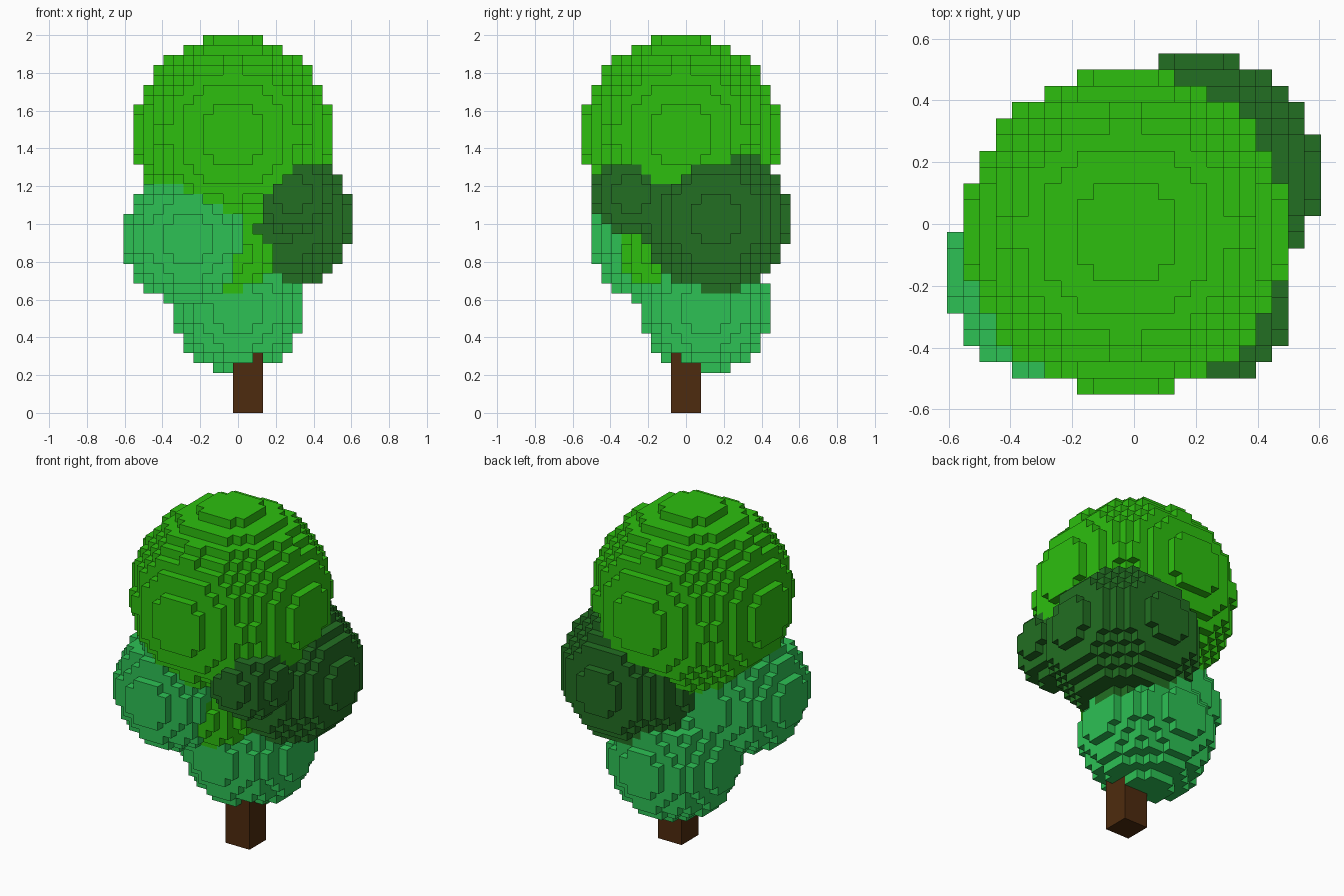
import bpy
import bmesh
from mathutils import Vector

if "Cube" in bpy.data.objects:
    bpy.data.objects.remove(bpy.data.objects["Cube"], do_unlink=True)

# The tree sits on a 23 x 21 x 38 block grid
V = 2 / 38
ORIGIN = Vector((-11.5 * V, -10.5 * V, 0))


def material(name, color):
    mat = bpy.data.materials.new(name)
    mat.use_nodes = True
    mat.diffuse_color = (*color, 1)
    mat.node_tree.nodes["Principled BSDF"].inputs["Base Color"].default_value = (*color, 1)
    return mat


bark = material("brown bark", (0.076, 0.024, 0.0044))
light = material("light green leaves", (0.026, 0.521, 0.0048))
dark = material("dark green leaves", (0.016, 0.156, 0.016))
cool = material("cool green leaves", (0.026, 0.533, 0.089))


def block_ball(center, radius):
    """Grid cells whose centres lie inside a ball."""
    spans = [range(int(c - radius), int(c + radius) + 1) for c in center]
    c = Vector(center)
    return {(i, j, k) for i in spans[0] for j in spans[1] for k in spans[2]
            if (Vector((i + .5, j + .5, k + .5)) - c).length <= radius}


def block_box(low, high):
    return {(i, j, k) for i in range(low[0], high[0])
            for j in range(low[1], high[1]) for k in range(low[2], high[2])}


# Parts in order of priority: an earlier part keeps any shared cells
parts = [
    ("trunk", bark, block_box((11, 9, 0), (14, 12, 8))),
    ("crown", light, block_ball((11, 10, 28), 10)),
    ("left_foliage", dark, block_ball((15.5, 13.5, 19.5), 7.5)),
    ("left_front_foliage", dark, block_ball((17, 5, 22), 4)),
    ("middle_foliage", light, block_ball((11, 8, 16), 4)),
    ("right_foliage", cool, block_ball((6.5, 7.5, 17.5), 6.5)),
    ("lower_foliage", cool, block_ball((11.5, 12.5, 10.5), 6.5)),
]
solid = set().union(*(cells for _, _, cells in parts))


def build(name, mat, cells):
    """Mesh only the cell sides that face open air."""
    bm = bmesh.new()
    for cell in sorted(cells):
        for axis in range(3):
            for sign in (-1, 1):
                near = list(cell)
                near[axis] += sign
                if tuple(near) in solid:
                    continue
                n, u, w = Vector(), Vector(), Vector()
                n[axis] = sign * .5
                u[(axis + 1) % 3] = .5
                w[(axis + 2) % 3] = .5 * sign
                mid = Vector(cell) + Vector((.5, .5, .5)) + n
                corners = (mid - u - w, mid + u - w, mid + u + w, mid - u + w)
                bm.faces.new([bm.verts.new(p * V + ORIGIN) for p in corners])
    bmesh.ops.remove_doubles(bm, verts=bm.verts, dist=V * 0.01)
    mesh = bpy.data.meshes.new(name)
    bm.to_mesh(mesh)
    bm.free()
    mesh.materials.append(mat)
    bpy.context.collection.objects.link(bpy.data.objects.new(name, mesh))


claimed = set()
for name, mat, cells in parts:
    build(name, mat, cells - claimed)
    claimed |= cells
